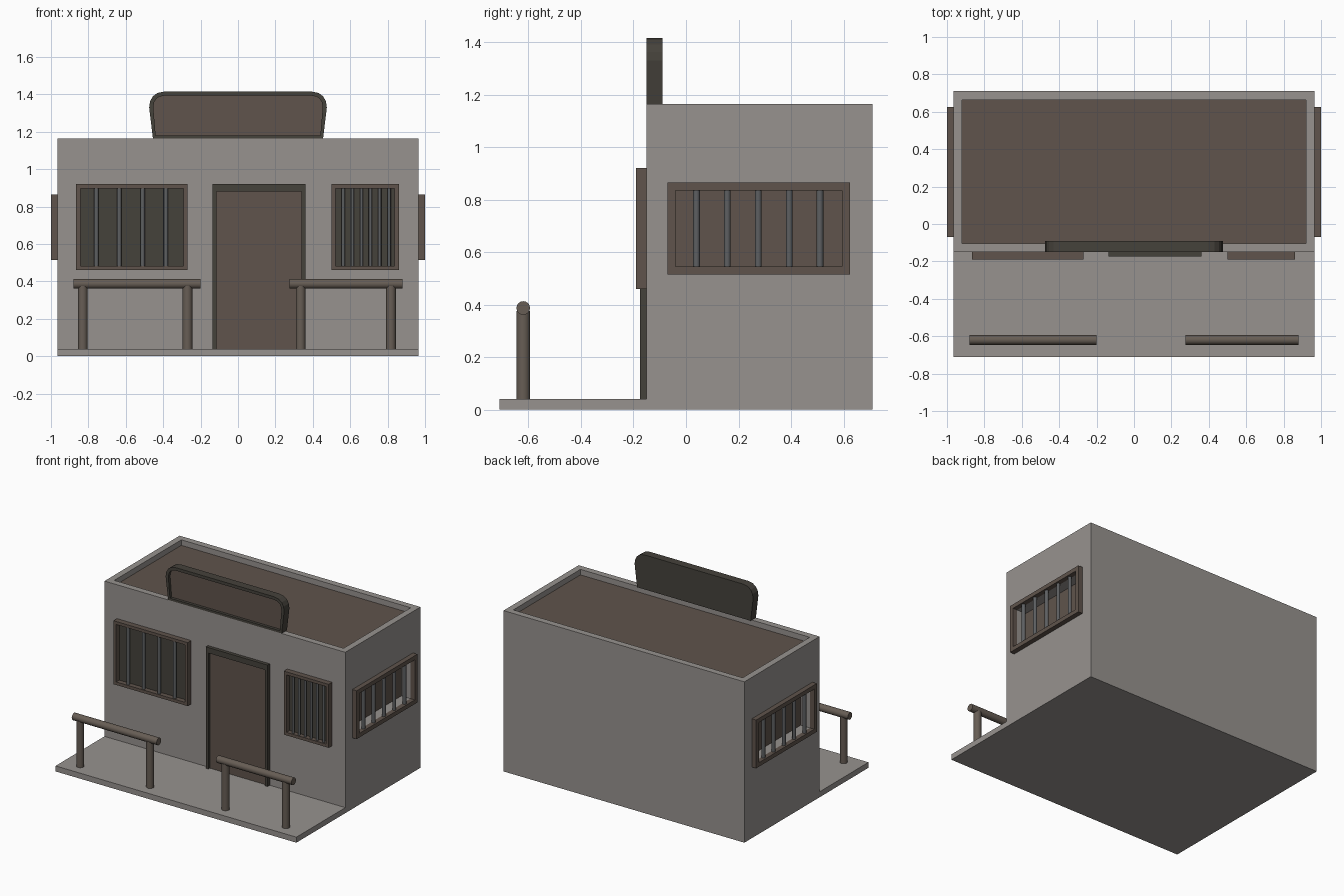
import bpy, bmesh, math
from mathutils import Matrix, Vector

if "Cube" in bpy.data.objects:
    bpy.data.objects.remove(bpy.data.objects["Cube"])


def material(name, rgb):
    m = bpy.data.materials.new(name)
    m.diffuse_color = (*rgb, 1)
    m.use_nodes = True
    m.node_tree.nodes["Principled BSDF"].inputs["Base Color"].default_value = m.diffuse_color
    return m


WALL = material("wall_grey", (0.31, 0.29, 0.275))
BROWN = material("brown", (0.115, 0.088, 0.072))
DARK = material("dark_trim", (0.06, 0.054, 0.044))
WOOD = material("post_wood", (0.135, 0.11, 0.09))
IRON = material("iron", (0.11, 0.115, 0.12))


def finish(bm, name, *mats):
    me = bpy.data.meshes.new(name)
    bmesh.ops.recalc_face_normals(bm, faces=bm.faces)
    bm.to_mesh(me)
    bm.free()
    ob = bpy.data.objects.new(name, me)
    bpy.context.collection.objects.link(ob)
    for m in mats:
        me.materials.append(m)
    return ob


def add_box(bm, x0, x1, y0, y1, z0, z1):
    mat = Matrix.Translation(((x0 + x1) / 2, (y0 + y1) / 2, (z0 + z1) / 2)) \
        @ Matrix.Diagonal((abs(x1 - x0), y1 - y0, z1 - z0, 1))
    bmesh.ops.create_cube(bm, size=1, matrix=mat)


def boxes(name, mat, *dims):
    bm = bmesh.new()
    for d in dims:
        add_box(bm, *d)
    return finish(bm, name, *([mat] if mat else []))


def rods(name, mat, r, *ends, sides=16):
    """Smooth-sided cylinders between pairs of points."""
    bm = bmesh.new()
    for a, b in ends:
        a, b = Vector(a), Vector(b)
        rot = (b - a).to_track_quat('Z', 'Y').to_matrix().to_4x4()
        bmesh.ops.create_cone(bm, cap_ends=True, segments=sides, radius1=r, radius2=r,
                              depth=(b - a).length,
                              matrix=Matrix.Translation((a + b) / 2) @ rot)
    for f in bm.faces:
        f.smooth = len(f.verts) == 4
    for e in bm.edges:
        e.smooth = all(f.smooth for f in e.link_faces)
    return finish(bm, name, mat)


def recess(bm, face, border, depth):
    """Inset a face and sink it straight in."""
    bmesh.ops.inset_individual(bm, faces=[face], thickness=border)
    bmesh.ops.inset_individual(bm, faces=[face], thickness=0, depth=-depth)
    face.material_index = 1


# building with a sunken roof
bm = bmesh.new()
add_box(bm, -0.965, 0.965, -0.15, 0.71, 0, 1.165)
bm.normal_update()
recess(bm, max(bm.faces, key=lambda f: f.calc_center_median().z), 0.065, 0.04)
building = finish(bm, "building", WALL, BROWN)

# porch slab
boxes("porch", WALL, (-0.965, 0.965, -0.71, -0.15, 0, 0.04))

# side windows: opening, pane, frame and bars
Y0, Y1, Z0, Z1, T = -0.07, 0.625, 0.515, 0.865, 0.03
for s, side in ((-1, "left"), (1, "right")):
    cutter = boxes(side + "_opening_cutter", None,
                   (s * 0.89, s * 1.05, Y0 + T, Y1 - T, Z0 + T, Z1 - T))
    cutter.hide_render = True
    cutter.hide_viewport = True
    mod = building.modifiers.new(side + "_opening", 'BOOLEAN')
    mod.operation = 'DIFFERENCE'
    mod.solver = 'EXACT'
    mod.object = cutter
    boxes(side + "_side_pane", BROWN, (s * 0.885, s * 0.892, Y0 + T, Y1 - T, Z0 + T, Z1 - T))
    a, b = s * 0.965, s * 1.0
    boxes(side + "_side_frame", BROWN,
          (a, b, Y0, Y1, Z0, Z0 + T), (a, b, Y0, Y1, Z1 - T, Z1),
          (a, b, Y0, Y0 + T, Z0 + T, Z1 - T), (a, b, Y1 - T, Y1, Z0 + T, Z1 - T))
    rods(side + "_side_bars", IRON, 0.013,
         *[((s * 0.977, y, Z0 + T), (s * 0.977, y, Z1 - T))
           for y in (0.04, 0.157, 0.275, 0.393, 0.51)], sides=12)

# front windows
for side, x0, x1, r, bars in (
        ("left", -0.865, -0.27, 0.012, (-0.757, -0.635, -0.51, -0.385)),
        ("right", 0.50, 0.86, 0.009, (0.563, 0.612, 0.66, 0.708, 0.757, 0.808))):
    z0, z1, t = 0.46, 0.92, 0.022
    boxes(side + "_front_pane", DARK, (x0 + t, x1 - t, -0.155, -0.145, z0 + t, z1 - t))
    boxes(side + "_front_frame", BROWN,
          (x0, x1, -0.19, -0.15, z0, z0 + t), (x0, x1, -0.19, -0.15, z1 - t, z1),
          (x0, x0 + t, -0.19, -0.15, z0 + t, z1 - t), (x1 - t, x1, -0.19, -0.15, z0 + t, z1 - t))
    rods(side + "_front_bars", IRON, r,
         *[((x, -0.173, z0 + t), (x, -0.173, z1 - t)) for x in bars], sides=12)

# door and its frame
boxes("door", BROWN, (-0.115, 0.34, -0.158, -0.145, 0.04, 0.88))
boxes("door_frame", DARK, (-0.135, 0.36, -0.175, -0.15, 0.88, 0.92),
      (-0.135, -0.115, -0.175, -0.15, 0.04, 0.88), (0.34, 0.36, -0.175, -0.15, 0.04, 0.88))

# rounded sign board with sunken front panel
half = [(0.455, 1.165), (0.475, 1.33), (0.47, 1.363), (0.455, 1.39), (0.43, 1.408), (0.395, 1.415)]
outline = half + [(-x, z) for x, z in reversed(half)]
bm = bmesh.new()
front = [bm.verts.new((x, -0.15, z)) for x, z in outline]
back = [bm.verts.new((x, -0.09, z)) for x, z in outline]
n = len(outline)
panel = bm.faces.new(list(reversed(front)))
bm.faces.new(back)
for i in range(n):
    j = (i + 1) % n
    bm.faces.new((front[i], front[j], back[j], back[i]))
bmesh.ops.recalc_face_normals(bm, faces=bm.faces)
bm.normal_update()
recess(bm, panel, 0.022, 0.02)
finish(bm, "sign_board", DARK, BROWN)

# hitching rails
for side, x0, x1, posts in (("left", -0.88, -0.20, (-0.83, -0.27)),
                            ("right", 0.275, 0.88, (0.335, 0.818))):
    rods(side + "_rail", WOOD, 0.026, ((x0, -0.62, 0.387), (x1, -0.62, 0.387)))
    rods(side + "_rail_posts", WOOD, 0.026,
         *[((x, -0.62, 0.04), (x, -0.62, 0.375)) for x in posts])
